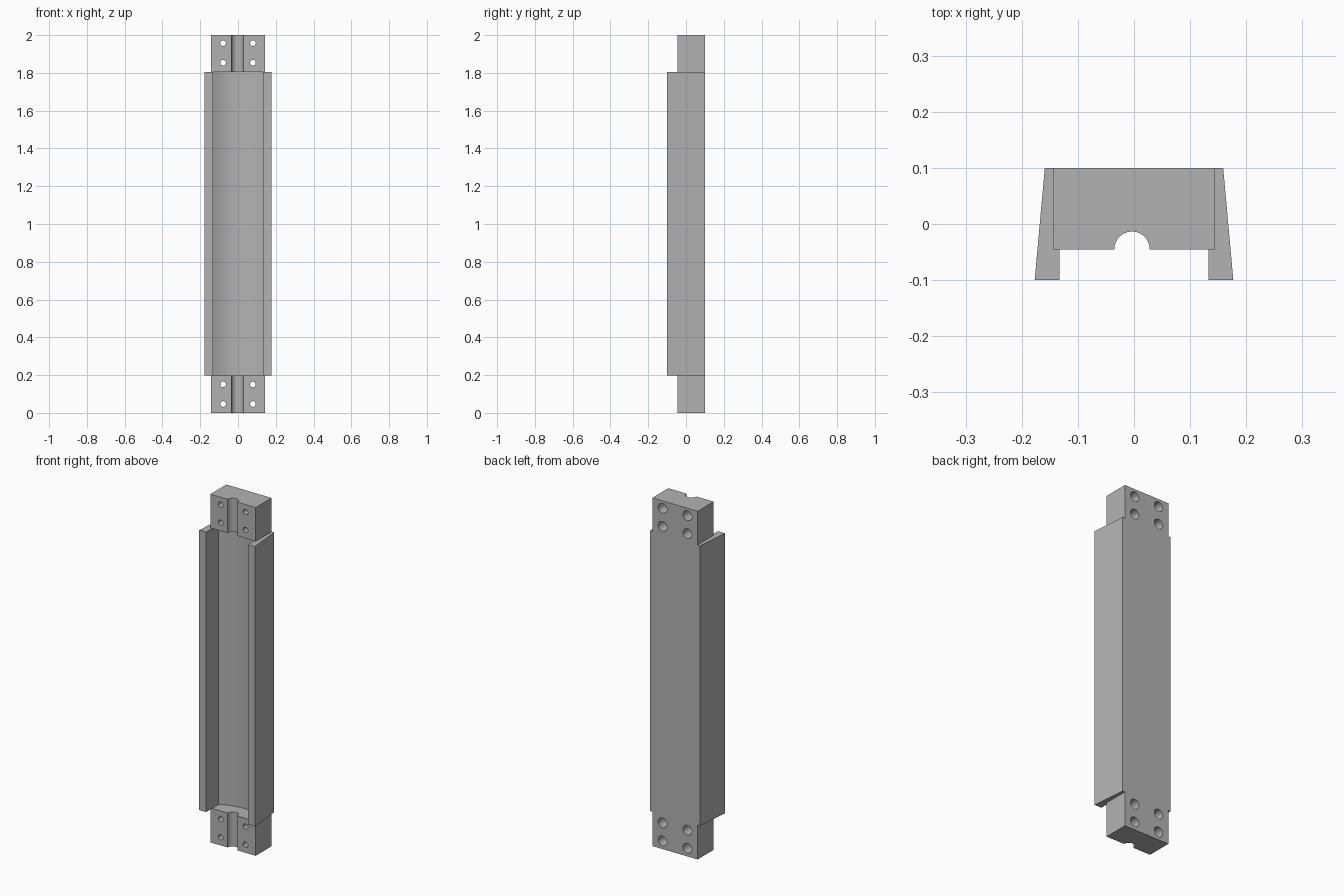
import bpy, bmesh, math

cube = bpy.data.objects.get("Cube")
if cube:
    bpy.data.objects.remove(cube, do_unlink=True)

grey = bpy.data.materials.new("plain_grey")
grey.use_nodes = True
colour = (0.45, 0.45, 0.45, 1)
grey.diffuse_color = colour
grey.node_tree.nodes["Principled BSDF"].inputs["Base Color"].default_value = colour

HEIGHT, LOW, HIGH = 2.0, 0.198, 1.806   # overall height and body limits
BACK, FRONT, STEP = 0.1, -0.1, -0.045   # depths of body and end blocks


def loft(bm, rings):
    """Skin a closed solid through matching rings of points."""
    loops = [[bm.verts.new(p) for p in ring] for ring in rings]
    n = len(loops[0])
    for a, b in zip(loops, loops[1:]):
        for i in range(n):
            j = (i + 1) % n
            bm.faces.new((a[i], a[j], b[j], b[i]))
    bm.faces.new(loops[0])
    bm.faces.new(loops[-1])


def finish(name, bm):
    bmesh.ops.recalc_face_normals(bm, faces=bm.faces)
    mesh = bpy.data.meshes.new(name)
    bm.to_mesh(mesh)
    bm.free()
    mesh.materials.append(grey)
    obj = bpy.data.objects.new(name, mesh)
    bpy.context.collection.objects.link(obj)
    return obj


def prism(name, outline, z0, z1):
    bm = bmesh.new()
    loft(bm, [[(x, y, z) for x, y in outline] for z in (z0, z1)])
    return finish(name, bm)


def select(obj):
    bpy.ops.object.select_all(action="DESELECT")
    obj.select_set(True)
    bpy.context.view_layer.objects.active = obj


def smooth(obj):
    select(obj)
    bpy.ops.object.shade_smooth_by_angle(angle=math.radians(30))


def arc(cx, cy, radius, half_angle, steps):
    """Arc bulging towards the back, running from left to right."""
    angles = [half_angle * (1 - 2 * i / steps) for i in range(steps + 1)]
    return [(cx + radius * math.sin(a), cy + radius * math.cos(a)) for a in angles]


# Channel-shaped body with tapered sides and a shallow curved floor
inner, edge_y, sag = 0.133, 0.015, 0.035
radius = (inner ** 2 + sag ** 2) / (2 * sag)
floor = arc(0, edge_y + sag - radius, radius, math.asin(inner / radius), 24)
body = prism("channel_body",
             [(-0.159, BACK), (-0.177, FRONT), (-inner, FRONT)] + floor[::-1]
             + [(inner, FRONT), (0.177, FRONT), (0.159, BACK)], LOW, HIGH)
smooth(body)


# Stepped screw hole: narrow at the front, wide at the back
def bore(bm, x, z, sides=32):
    profile = [(-0.2, 0.015), (0.04, 0.015), (0.04, 0.028), (0.2, 0.028)]
    turns = [2 * math.pi * i / sides for i in range(sides)]
    loft(bm, [[(x + r * math.cos(t), y, z + r * math.sin(t)) for t in turns]
              for y, r in profile])


# End blocks with a round groove in front and four screw holes each
groove = arc(-0.0035, STEP, 0.0315, math.pi / 2, 24)
outline = [(-0.144, BACK), (-0.144, STEP)] + groove[::-1] + [(0.144, STEP), (0.144, BACK)]
for name, z0, z1, rows in (("lower_end_block", 0, LOW, (0.047, 0.151)),
                           ("upper_end_block", HIGH, HEIGHT, (1.854, 1.957))):
    block = prism(name, outline, z0, z1)
    bm = bmesh.new()
    for x in (-0.079, 0.079):
        for z in rows:
            bore(bm, x, z)
    cutter = finish(name + "_cutter", bm)
    cutter.hide_render = True
    cut = block.modifiers.new("screw_holes", "BOOLEAN")
    cut.operation, cut.solver, cut.object = "DIFFERENCE", "EXACT", cutter
    select(block)
    bpy.ops.object.modifier_apply(modifier=cut.name)
    bpy.data.objects.remove(cutter, do_unlink=True)
    smooth(block)
